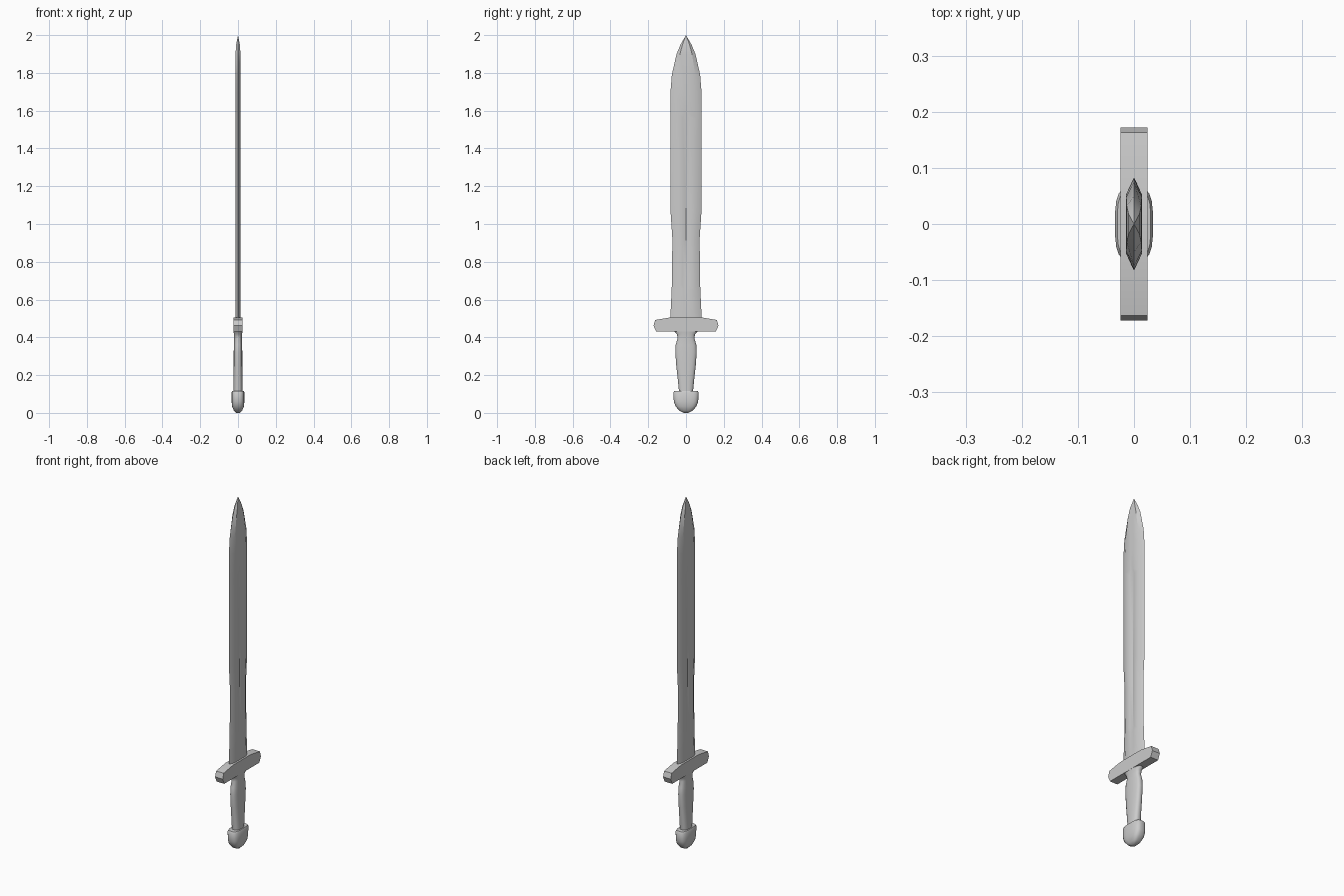
import bpy, bmesh, math

cube = bpy.data.objects.get("Cube")
if cube:
    bpy.data.objects.remove(cube, do_unlink=True)

steel = bpy.data.materials.new("grey_metal")
steel.use_nodes = True
GREY = (0.6, 0.6, 0.6, 1)
steel.diffuse_color = GREY
steel.node_tree.nodes["Principled BSDF"].inputs["Base Color"].default_value = GREY


def finish(name, bm, angle):
    bmesh.ops.remove_doubles(bm, verts=bm.verts, dist=0.0002)
    bmesh.ops.recalc_face_normals(bm, faces=bm.faces)
    mesh = bpy.data.meshes.new(name)
    bm.to_mesh(mesh)
    bm.free()
    mesh.materials.append(steel)
    obj = bpy.data.objects.new(name, mesh)
    bpy.context.collection.objects.link(obj)
    bpy.ops.object.select_all(action='DESELECT')
    obj.select_set(True)
    bpy.context.view_layer.objects.active = obj
    bpy.ops.object.shade_smooth_by_angle(angle=math.radians(angle))
    return obj


def loft(name, rings, angle):
    """Skin a stack of equal-length rings and cap both ends."""
    bm = bmesh.new()
    loops = [[bm.verts.new(p) for p in ring] for ring in rings]
    n = len(loops[0])
    for low, high in zip(loops, loops[1:]):
        for i in range(n):
            j = (i + 1) % n
            bm.faces.new((low[i], low[j], high[j], high[i]))
    bm.faces.new(loops[0][::-1])
    bm.faces.new(loops[-1])
    return finish(name, bm, angle)


def blade_ring(z, w, t, groove, depth):
    # Bevelled edges, flat cheeks and a shallow central groove on each side
    half = [(0, w), (t, 0.64 * w), (t, groove), (t - depth, 0),
            (t, -groove), (t, -0.64 * w), (0, -w)]
    pts = half + [(-x, y) for x, y in half[-2:0:-1]]
    return [(x, y, z) for x, y in pts]


def oval_ring(z, rx, ry, power=2.6, n=20):
    # Rounded-rectangle cross-section
    ring = []
    for i in range(n):
        a = 2 * math.pi * (i + 0.5) / n
        c, s = math.cos(a), math.sin(a)
        ring.append((rx * math.copysign(abs(c) ** (2 / power), c),
                     ry * math.copysign(abs(s) ** (2 / power), s), z))
    return ring


# Blade: height, half width, half thickness, groove half width, groove depth
blade = [(0.48, 0.084, 0.014, 0.012, 0), (0.65, 0.076, 0.014, 0.012, 0),
         (0.68, 0.075, 0.014, 0.018, 0.006), (0.92, 0.072, 0.014, 0.018, 0.006),
         (1.07, 0.082, 0.014, 0.018, 0.006), (1.56, 0.083, 0.014, 0.018, 0.006),
         (1.59, 0.083, 0.014, 0.008, 0), (1.70, 0.082, 0.014, 0.012, 0),
         (1.79, 0.075, 0.014, 0.012, 0), (1.90, 0.050, 0.013, 0.01, 0),
         (1.95, 0.029, 0.010, 0.006, 0), (2.0, 0.0001, 0.0001, 0, 0)]
loft("blade", [blade_ring(*b) for b in blade], 30)

# Crossguard: mirrored outline extruded through its thickness
side = [(0.08, 0.506), (0.163, 0.492), (0.172, 0.462), (0.158, 0.43)]
outline = side + [(-y, z) for y, z in reversed(side)]
loft("crossguard", [[(x, y, z) for y, z in outline] for x in (-0.024, 0.024)], 30)

# Grip: waisted handle flaring into the guard
grip = [(0.10, 0.024, 0.036), (0.16, 0.024, 0.042), (0.25, 0.023, 0.052),
        (0.32, 0.023, 0.057), (0.36, 0.022, 0.055), (0.395, 0.021, 0.045),
        (0.415, 0.022, 0.048), (0.435, 0.024, 0.066)]
loft("grip", [oval_ring(*g) for g in grip], 45)

# Pommel: rounded cap with a flat shoulder
pommel = [(0.0, 0.010, 0.012), (0.012, 0.022, 0.036), (0.035, 0.032, 0.056),
          (0.06, 0.034, 0.065), (0.108, 0.034, 0.067), (0.116, 0.030, 0.062)]
loft("pommel", [oval_ring(*p, power=3.2) for p in pommel], 45)
